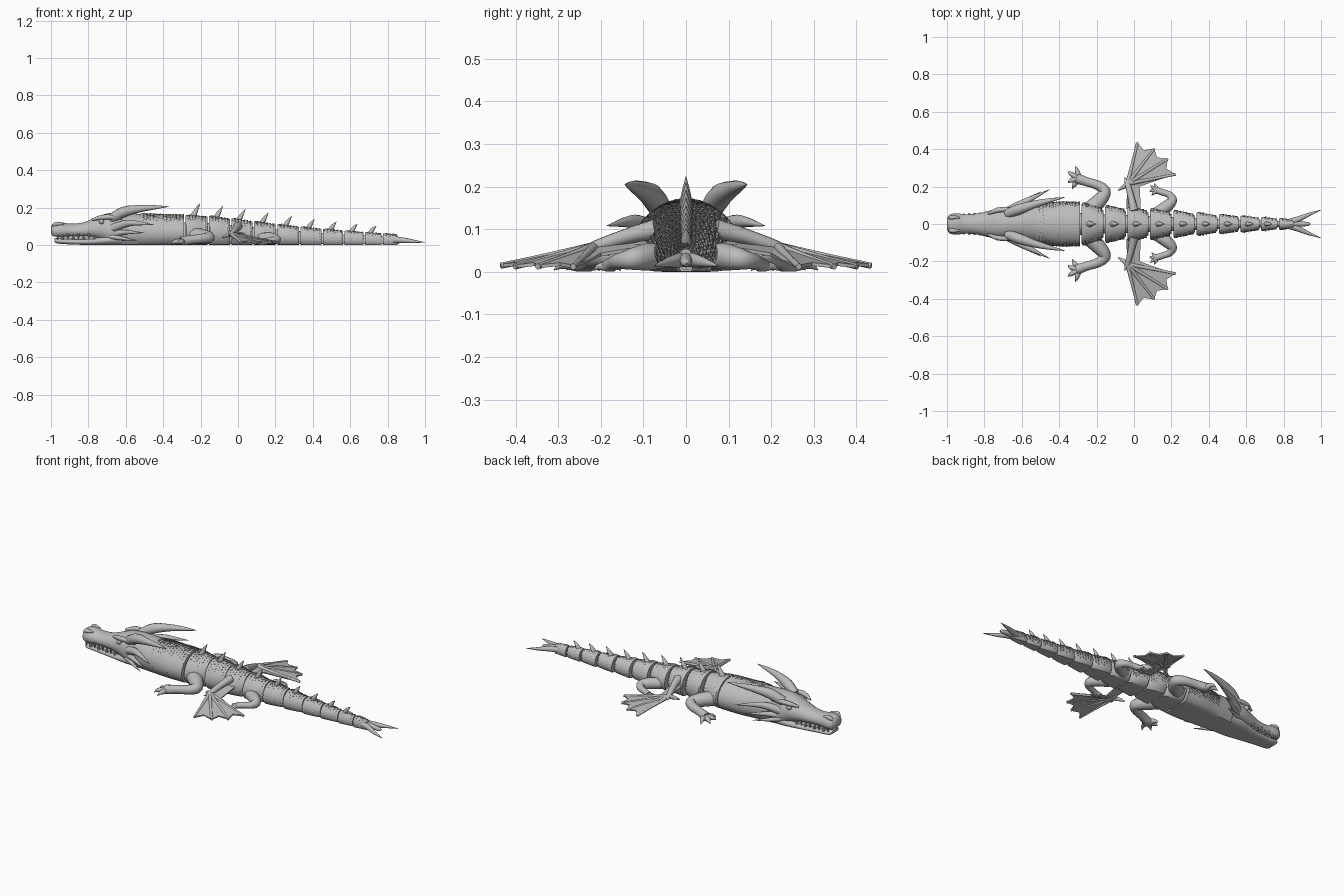
import bpy, bmesh, math
from mathutils import Vector

if "Cube" in bpy.data.objects:
    bpy.data.objects.remove(bpy.data.objects["Cube"], do_unlink=True)

grey = bpy.data.materials.new("plain grey")
grey.use_nodes = True
grey.diffuse_color = (0.5, 0.5, 0.5, 1)
grey.node_tree.nodes["Principled BSDF"].inputs["Base Color"].default_value = (0.5, 0.5, 0.5, 1)


def finish(name, bm, smooth=True):
    bmesh.ops.recalc_face_normals(bm, faces=bm.faces)
    mesh = bpy.data.meshes.new(name)
    bm.to_mesh(mesh)
    bm.free()
    mesh.materials.append(grey)
    ob = bpy.data.objects.new(name, mesh)
    bpy.context.collection.objects.link(ob)
    if smooth:
        bpy.ops.object.select_all(action="DESELECT")
        ob.select_set(True)
        bpy.context.view_layer.objects.active = ob
        bpy.ops.object.shade_smooth_by_angle(angle=math.radians(40))
    return ob


def skin(bm, rings):
    """Closed surface through equal-sized rings of points."""
    rows = [[bm.verts.new(p) for p in r] for r in rings]
    for a, b in zip(rows, rows[1:]):
        for i in range(len(a)):
            j = (i + 1) % len(a)
            bm.faces.new((a[i], a[j], b[j], b[i]))
    bm.faces.new(rows[0])
    bm.faces.new(rows[-1])


def refine(pts, steps=5):
    """Catmull-Rom curve through tuples of any length."""
    p = [Vector(q) for q in pts]
    p = [2 * p[0] - p[1]] + p + [2 * p[-1] - p[-2]]
    out = []
    for a, b, c, d in zip(p, p[1:], p[2:], p[3:]):
        for k in range(steps):
            t = k / steps
            out.append((2 * b + (c - a) * t + (2 * a - 5 * b + 4 * c - d) * t * t
                        + (3 * b - a - 3 * c + d) * t ** 3) / 2)
    return out + [p[-2]]


def section(x, w, top, bottom, a):
    """Point on a domed cross-section with a flat belly."""
    h = top - bottom
    z = bottom + h * 0.4 + h * (0.6 if math.sin(a) > 0 else 0.55) * math.sin(a)
    return Vector((x, w * math.cos(a), max(z, bottom)))


def loft(name, stations, n=32):
    bm = bmesh.new()
    skin(bm, [[section(*s, 2 * math.pi * i / n) for i in range(n)] for s in stations])
    return finish(name, bm)


def add_tube(bm, pts, n=12, steps=6):
    """Tapered limb through (x, y, z, radius) points, kept above the ground."""
    path = [Vector(q[:3]) for q in pts]
    fine = refine([(*p, q[3]) for p, q in zip(path, pts)], steps)
    rings = []
    for i, q in enumerate(fine):
        tan = (fine[min(i + 1, len(fine) - 1)] - fine[max(i - 1, 0)]).to_3d().normalized()
        side = tan.cross(Vector((0, 0, 1)) if abs(tan.z) < 0.9 else Vector((0, 1, 0))).normalized()
        up = side.cross(tan)
        ring = []
        for k in range(n):
            a = 2 * math.pi * k / n
            v = q.to_3d() + (side * math.cos(a) + up * math.sin(a)) * max(q[3], 0.001)
            v.z = max(v.z, 0)
            ring.append(v)
        rings.append(ring)
    skin(bm, rings)


def tube_part(name, *paths, s=1):
    bm = bmesh.new()
    for path in paths:
        add_tube(bm, [(x, y * s, z, r) for x, y, z, r in path])
    return finish(name, bm)


def lerp_table(table, x):
    for (x0, *a), (x1, *b) in zip(table, table[1:]):
        if x <= x1:
            t = max(0, (x - x0) / (x1 - x0))
            return [p + (q - p) * t for p, q in zip(a, b)]
    return table[-1][1:]


# Half width and height of the body along its length
BODY = [(-0.6, 0.1, 0.172), (-0.4, 0.118, 0.162), (-0.29, 0.116, 0.16), (-0.15, 0.1, 0.155),
        (0, 0.094, 0.137), (0.2, 0.074, 0.112), (0.4, 0.057, 0.09), (0.6, 0.043, 0.073), (0.86, 0.024, 0.055)]


def add_scales(bm, x0, x1, taper):
    """Rows of raised pointed scales over the back and flanks."""
    rows = max(2, round((x1 - x0) / 0.017))
    for r in range(rows):
        x = x0 + (x1 - x0) * r / rows
        w, h = lerp_table(BODY, x)
        count = max(8, round((w + h) / 0.0135))
        step = math.pi * 1.16 / count
        size = (x1 - x0) / rows

        def at(u, a, lift):
            k = 1 - taper * min(1, max(0, (u - x0) / (x1 - x0)))
            return section(u, w * k + lift, h * (1 - 0.2 * (1 - k)) + lift, 0, a)
        for c in range(count):
            a = -0.25 + step * (c + 0.5 * (r % 2) + 0.25)
            v = [bm.verts.new(p) for p in (
                at(x, a - step * 0.5, 0.001), at(x, a + step * 0.5, 0.001),
                at(x + size * 0.7, a + step * 0.42, 0.003), at(x + size * 1.2, a, 0.005),
                at(x + size * 0.7, a - step * 0.42, 0.003), at(x + size * 0.8, a, -0.003))]
            for f in ((0, 1, 2, 3, 4), (1, 0, 5), (2, 1, 5), (3, 2, 5), (4, 3, 5), (0, 4, 5)):
                bm.faces.new([v[i] for i in f])


# Skull and neck as one smooth shape, with a separate lower jaw
loft("head_and_neck", refine([
    (-1.0, 0.03, 0.1, 0.06), (-0.985, 0.05, 0.116, 0.046), (-0.95, 0.057, 0.121, 0.044),
    (-0.9, 0.052, 0.114, 0.046), (-0.84, 0.056, 0.118, 0.046), (-0.78, 0.07, 0.138, 0.044),
    (-0.72, 0.084, 0.163, 0.03), (-0.67, 0.09, 0.172, 0.003), (-0.6, 0.096, 0.172, 0),
    (-0.5, 0.107, 0.164, 0), (-0.4, 0.118, 0.162, 0), (-0.29, 0.116, 0.16, 0)]))
loft("lower_jaw", refine([
    (-0.982, 0.03, 0.036, 0.018), (-0.965, 0.046, 0.038, 0.008), (-0.9, 0.049, 0.038, 0.003),
    (-0.8, 0.062, 0.04, 0), (-0.7, 0.084, 0.06, 0), (-0.62, 0.09, 0.08, 0)]))
loft("mouth_interior", [(-0.96, 0.03, 0.06, 0.02), (-0.72, 0.06, 0.06, 0.02)])

bm = bmesh.new()
for s in (1, -1):
    for i in range(8):
        x = -0.965 + 0.028 * i
        y = s * (0.045 + 0.012 * i / 7)
        up = i % 2
        add_tube(bm, [(x, y, 0.03 if up else 0.062, 0.008), (x, y, 0.058 if up else 0.03, 0.002)], 8, 2)
finish("teeth", bm)

# Face details, horns, limbs and wings, repeated on both sides
for s, side in ((1, "right"), (-1, "left")):
    bm = bmesh.new()
    bmesh.ops.create_uvsphere(bm, u_segments=16, v_segments=10, radius=0.014)
    bmesh.ops.translate(bm, verts=bm.verts, vec=(-0.73, s * 0.074, 0.125))
    finish(side + "_eye", bm)
    tube_part(side + "_brow", [(-0.78, 0.055, 0.135, 0.006), (-0.73, 0.074, 0.147, 0.013),
                               (-0.67, 0.078, 0.148, 0.012), (-0.62, 0.08, 0.14, 0.004)], s=s)
    tube_part(side + "_nostril", [(-0.99, 0.03, 0.1, 0.006), (-0.97, 0.036, 0.112, 0.012),
                                  (-0.93, 0.034, 0.112, 0.004)], s=s)
    tube_part(side + "_great_horn", [(-0.68, 0.055, 0.14, 0.026), (-0.61, 0.08, 0.177, 0.028),
                                     (-0.53, 0.106, 0.193, 0.02), (-0.45, 0.126, 0.201, 0.012),
                                     (-0.37, 0.143, 0.205, 0.001)], s=s)
    tube_part(side + "_cheek_horns",
              [(-0.67, 0.07, 0.09, 0.024), (-0.58, 0.12, 0.117, 0.017), (-0.45, 0.185, 0.108, 0.001)],
              [(-0.66, 0.075, 0.06, 0.018), (-0.6, 0.115, 0.068, 0.012), (-0.5, 0.172, 0.065, 0.001)],
              [(-0.68, 0.075, 0.045, 0.014), (-0.62, 0.105, 0.035, 0.01), (-0.54, 0.145, 0.025, 0.001)], s=s)

    # Legs with splayed clawed toes
    tube_part(side + "_front_leg",
              [(-0.24, 0.075, 0.05, 0.042), (-0.19, 0.12, 0.045, 0.04), (-0.155, 0.17, 0.04, 0.031),
               (-0.185, 0.203, 0.035, 0.026), (-0.25, 0.225, 0.028, 0.024), (-0.305, 0.243, 0.018, 0.028)],
              *[[(-0.295, 0.243, 0.016, 0.018), (x, y, 0.018, 0.012), (x + dx, y + dy, 0.004, 0.001)]
                for x, y, dx, dy in ((-0.305, 0.285, -0.01, 0.025), (-0.335, 0.267, -0.02, 0.013),
                                     (-0.337, 0.232, -0.015, -0.012), (-0.318, 0.21, -0.012, -0.022))], s=s)
    tube_part(side + "_hind_leg",
              [(0.12, 0.06, 0.035, 0.03), (0.17, 0.09, 0.035, 0.032), (0.204, 0.125, 0.03, 0.026),
               (0.19, 0.155, 0.025, 0.019), (0.15, 0.17, 0.02, 0.017), (0.12, 0.18, 0.014, 0.018)],
              *[[(0.125, 0.18, 0.012, 0.013), (x, y, 0.012, 0.008), (x + dx, y + dy, 0.003, 0.001)]
                for x, y, dx, dy in ((0.115, 0.203, -0.006, 0.014), (0.1, 0.196, -0.014, 0.01),
                                     (0.095, 0.178, -0.012, -0.004), (0.105, 0.164, -0.01, -0.011))], s=s)

    # Wing: arm, fingers and scalloped membrane
    wrist = (-0.035, 0.215, 0.058)
    tips = [(0.018, 0.435, 0.014), (0.108, 0.402, 0.012), (0.18, 0.348, 0.012), (0.222, 0.265, 0.012)]
    tube_part(side + "_wing_arm",
              [(0.0, 0.07, 0.1, 0.024), (-0.015, 0.14, 0.083, 0.018), (*wrist, 0.014), (-0.05, 0.25, 0.052, 0.001)],
              [(-0.085, 0.18, 0.04, 0.003), (-0.06, 0.195, 0.05, 0.01), (*wrist, 0.013)], s=s)
    tube_part(side + "_wing_fingers",
              *[[(*wrist, 0.012), *[(*(Vector(wrist).lerp(Vector(t), 0.55)), 0.008)], (*t, 0.007)] for t in tips], s=s)
    edge = [tips[0]]
    for a, b in zip(tips, tips[1:]):
        mid = (Vector(a) + Vector(b)) / 2
        edge += [mid.lerp(Vector(wrist), 0.12), b]
    edge += [(0.1, 0.228, 0.025), (0.03, 0.2, 0.04)]
    bm = bmesh.new()
    hub = bm.verts.new((wrist[0], s * wrist[1], wrist[2]))
    rim = [bm.verts.new((p[0], s * p[1], p[2])) for p in edge]
    for a, b in zip(rim, rim[1:]):
        bm.faces.new((hub, a, b))
    inner = [bm.verts.new((x, s * 0.08, z)) for x, z in ((0.035, 0.06), (-0.04, 0.07))]
    bm.faces.new((hub, rim[-1], *inner))
    ob = finish(side + "_wing_membrane", bm, False)
    mod = ob.modifiers.new("thickness", "SOLIDIFY")
    mod.thickness, mod.offset = 0.008, 0

# Slim core linking the jointed body
loft("joint_core", [(x, w * 0.5, h * 0.75, 0.004) for x, w, h in BODY[1:]])

# Jointed body pieces, each with a curved spine
starts = [-0.28, -0.155, -0.035, 0.085, 0.21, 0.335, 0.455, 0.57, 0.68, 0.775, 0.86]
scales = bmesh.new()
add_scales(scales, -0.52, -0.292, 0)
for i, (x0, x1) in enumerate(zip(starts, starts[1:])):
    length = x1 - x0
    stations = []
    for t, k in ((0, 0.93), (0.06, 1), (0.5, 0.93), (0.8, 0.82), (0.93, 0.7)):
        w, h = lerp_table(BODY, x0 + length * t)
        stations.append((x0 + length * t, w * k, h * (0.9 + 0.1 * k), 0))
    loft("body_piece_%d" % (i + 1), stations)
    add_scales(scales, x0 + 0.005, x0 + length * 0.85, 0.2)
    if i < 9:
        tip = x0 + length * 0.62
        h = lerp_table(BODY, tip)[1]
        rise = 0.066 - 0.0035 * i
        tube_part("back_spine_%d" % (i + 1),
                  [(tip - 0.045, 0, h - 0.02, 0.02 - 0.001 * i), (tip - 0.022, 0, h + rise * 0.4, 0.011),
                   (tip, 0, h + rise, 0.001)])
finish("scales", scales, False)

# Forked tail end
tube_part("tail_prongs", *[
    [(0.8, 0, 0.028, 0.02), (0.87, y * 0.3, 0.026, 0.016), (0.93, y * 0.65, 0.02, 0.01), (x, y, 0.014, 0.001)]
    for x, y in ((1.0, 0.075), (0.94, 0), (1.0, -0.075))])
